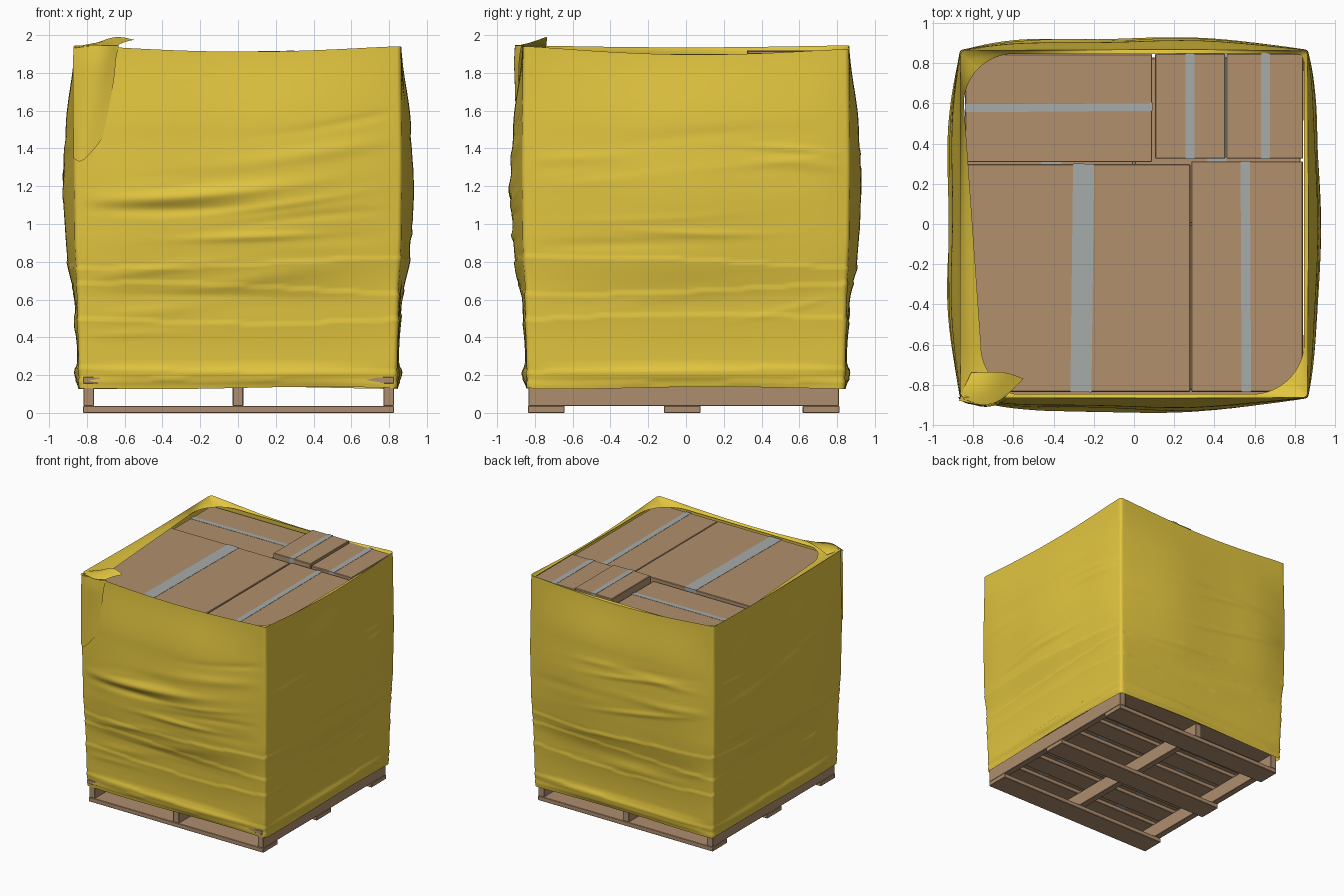
import bpy, bmesh, math, random
from mathutils import Vector, Matrix

if "Cube" in bpy.data.objects:
    bpy.data.objects.remove(bpy.data.objects["Cube"])

random.seed(4)


def material(name, color):
    m = bpy.data.materials.new(name)
    m.diffuse_color = (*color, 1)
    m.use_nodes = True
    m.node_tree.nodes["Principled BSDF"].inputs["Base Color"].default_value = m.diffuse_color
    return m


YELLOW = material("yellow_film", (0.76, 0.56, 0.05))
CARD = material("cardboard", (0.44, 0.28, 0.155))
TAPE = material("tape", (0.38, 0.41, 0.40))
WOOD = material("wood", (0.43, 0.27, 0.16))


def block(name, x0, x1, y0, y1, z0, z1, mat, bevel=0.0):
    bm = bmesh.new()
    bmesh.ops.create_cube(bm, size=1)
    bm.transform(Matrix.Diagonal((x1 - x0, y1 - y0, z1 - z0, 1)))
    if bevel:
        bmesh.ops.bevel(bm, geom=bm.edges[:], offset=bevel, segments=1, affect='EDGES')
    me = bpy.data.meshes.new(name)
    bm.to_mesh(me)
    bm.free()
    me.materials.append(mat)
    ob = bpy.data.objects.new(name, me)
    ob.location = ((x0 + x1) / 2, (y0 + y1) / 2, (z0 + z1) / 2)
    bpy.context.collection.objects.link(ob)
    return ob


def smooth_mesh(name, verts, faces, mat, angle=50):
    me = bpy.data.meshes.new(name)
    me.from_pydata(verts, [], faces)
    me.materials.append(mat)
    ob = bpy.data.objects.new(name, me)
    bpy.context.collection.objects.link(ob)
    bpy.ops.object.select_all(action='DESELECT')
    ob.select_set(True)
    bpy.context.view_layer.objects.active = ob
    bpy.ops.object.shade_smooth_by_angle(angle=math.radians(angle))
    return ob


# Pallet: bottom boards, stringers, deck boards
for y in (-0.74, -0.02, 0.715):
    block("bottom_board", -0.82, 0.825, y - 0.097, y + 0.097, 0, 0.037, WOOD, 0.003)
for x in (-0.79, 0.0, 0.797):
    block("stringer", x - 0.028, x + 0.028, -0.835, 0.81, 0.037, 0.155, WOOD, 0.003)
for i in range(7):
    y = -0.76 + i * 1.5 / 6
    block("deck_board", -0.82, 0.825, y - 0.088, y + 0.088, 0.155, 0.19, WOOD, 0.003)


# Cartons, each with a tape band running around it
def carton(x0, x1, y0, y1, z0, z1, along, t0, t1, tilt=0.0):
    block("carton", x0, x1, y0, y1, z0, z1, CARD, 0.004)
    e = 0.002
    if along == 'y':
        tape = block("carton_tape", t0, t1, y0 - e, y1 + e, z0 - e, z1 + e, TAPE)
    else:
        tape = block("carton_tape", x0 - e, x1 + e, t0, t1, z0 - e, z1 + e, TAPE)
    tape.rotation_euler.z = tilt


MID = 1.04
carton(-0.84, 0.28, -0.835, 0.298, MID, 1.89, 'y', -0.31, -0.205, -0.012)
carton(0.285, 0.84, -0.835, 0.312, MID, 1.888, 'y', 0.533, 0.58, 0.005)
carton(-0.84, 0.09, 0.308, 0.845, MID, 1.868, 'x', 0.56, 0.6, 0.008)
carton(0.105, 0.455, 0.325, 0.848, MID, 1.917, 'y', 0.257, 0.3)
carton(0.46, 0.842, 0.325, 0.848, MID, 1.903, 'y', 0.632, 0.678)
for sx in (-1, 1):
    for sy in (-1, 1):
        xs, ys = sorted((sx * 0.004, sx * 0.83)), sorted((sy * 0.004, sy * 0.825))
        carton(*xs, *ys, 0.192, MID - 0.004, 'y', sx * 0.41 - 0.05, sx * 0.41 + 0.05)


# Stretch film
def lerp_table(t, z):
    for (a, va), (b, vb) in zip(t, t[1:]):
        if z <= b:
            u = max(0, (z - a) / (b - a))
            u = u * u * (3 - 2 * u)
            return va + (vb - va) * u
    return t[-1][1]


HALF = [(0.13, 0.838), (0.3, 0.845), (0.6, 0.85), (0.95, 0.866), (1.3, 0.87), (1.95, 0.864)]
BULGE = [(0.13, 0.004), (0.205, 0.022), (0.28, 0.006), (0.55, 0.012), (0.82, 0.042),
         (1.15, 0.055), (1.5, 0.042), (1.95, 0.002)]
CORNER_Z = (1.945, 1.94, 1.925, 1.945)      # front-left, then counter-clockwise
SAG = (0.03, 0.035, 0.042, 0.01)            # front, right, back, left
FOLD_R = {(-1, -1): 0.24, (1, -1): 0.26, (1, 1): 0.05, (-1, 1): 0.25}
R = 0.025

# Wrinkles: side, height, slope, curve, amplitude, width, centre, spread
WRINKLES = [(0, 1.17, 0.09, 0.05, 0.020, 0.035, -0.3, 0.6), (0, 1.08, 0.03, 0.03, -0.012, 0.03, -0.4, 0.5),
            (0, 1.32, 0.10, 0.03, 0.009, 0.04, 0.5, 0.5), (0, 0.93, 0.03, 0.0, 0.012, 0.02, 0.1, 0.4)]
for side in range(4):
    for _ in range(16):
        WRINKLES.append((side, random.uniform(0.35, 1.5), random.uniform(-0.03, 0.14), random.uniform(-0.05, 0.06),
                         random.uniform(-0.006, 0.009), random.uniform(0.015, 0.045),
                         random.uniform(-0.9, 0.9), random.uniform(0.25, 0.6)))
# Overlapping film edges that run round the load: height, wave, phase
LAYERS = [(0.17, 0.01, 0.5), (0.23, 0.012, 2), (0.5, 0.025, 3), (0.66, 0.03, 1), (0.8, 0.03, 4.2)]

ring = []
for k in range(4):
    ring += [(k, -math.cos(0) + 2 * i / 56, 0.0) for i in range(57)]
    ring += [(k, 1.0, math.pi / 2 * i / 5) for i in range(1, 5)]
N = len(ring)


def top_z(k, s):
    u = (s + 1) / 2
    return CORNER_Z[k] * (1 - u) + CORNER_Z[(k + 1) % 4] * u - SAG[k] * (1 - s * s) ** 1.3


def wall(k, s, a, z):
    turn = (k + (s + 1) / 2 + a / 10) * math.pi / 2
    h = lerp_table(HALF, z)
    off = lerp_table(BULGE, z) * (1 - abs(s) ** 3) * (1 + 0.14 * math.sin(5.2 * s + k * 1.7))
    for side, z0, slope, curve, amp, w, c, spread in WRINKLES:
        if side == k:
            d = (z - z0 - slope * s - curve * s * s) / w
            if abs(d) < 3:
                off += amp * math.exp(-d * d) * math.exp(-((s - c) / spread) ** 2) * (1 - s ** 8)
    for z0, wave, ph in LAYERS:
        d = z - z0 - wave * math.sin(2 * turn + ph)
        off += 0.006 * math.exp(d / 0.06) if d < 0 else 0
    p = Vector((s * (h - R) + R * math.sin(a), -(h - R) - R * math.cos(a), 0))
    p += off * Vector((math.sin(a), -math.cos(a), 0))
    p = Matrix.Rotation(k * math.pi / 2, 3, 'Z') @ p
    p.z = z
    return p


def fold_edge(p):
    # inner edge of the film folded over the top, rounded at the corners
    x, y = (max(-0.847, min(0.847, v)) for v in p.xy)
    sx, sy = (1 if x > 0 else -1), (1 if y > 0 else -1)
    r = FOLD_R[sx, sy]
    c = 0.847 - r
    if abs(x) > c and abs(y) > c:
        d = Vector((abs(x) - c, abs(y) - c)).normalized() * r
        x, y = sx * (c + d.x), sy * (c + d.y)
    if x < -0.5:
        u = max(0, min(1, (0.6 - y) / 1.2))
        x += 0.085 * u * min(1, (-x - 0.5) / 0.3)
    return Vector((x, y, 1.899))


ROWS, FOLD = 135, 4
verts = []
for j in range(ROWS + 1):
    for k, s, a in ring:
        low = 0.132 + 0.006 * math.sin(3 * s + k)
        verts.append(wall(k, s, a, low + (top_z(k, s) - low) * j / ROWS))
rim = verts[-N:]
for j in range(1, FOLD + 1):
    u = j / FOLD
    for p in rim:
        q = p.lerp(fold_edge(p), u)
        q.z = p.z + (1.899 - p.z) * u ** 0.7
        verts.append(q)
faces = [(j * N + i, j * N + (i + 1) % N, (j + 1) * N + (i + 1) % N, (j + 1) * N + i)
         for j in range(ROWS + FOLD) for i in range(N)]
smooth_mesh("stretch_film", verts, faces, YELLOW, 60)


# Loose film tail at the front-left corner: a crumpled flap and a hanging strip
def patch(name, rows, levels=2):
    n = len(rows[0])
    f = [(j * n + i, j * n + i + 1, (j + 1) * n + i + 1, (j + 1) * n + i)
         for j in range(len(rows) - 1) for i in range(n - 1)]
    ob = smooth_mesh(name, [p for r in rows for p in r], f, YELLOW)
    m = ob.modifiers.new("smooth", 'SUBSURF')
    m.levels = m.render_levels = levels
    m.boundary_smooth = 'PRESERVE_CORNERS'


patch("film_flap", [
    [(-0.87, -0.88, 1.93), (-0.78, -0.90, 1.945), (-0.70, -0.90, 1.94), (-0.64, -0.86, 1.945)],
    [(-0.85, -0.82, 1.945), (-0.76, -0.83, 1.965), (-0.67, -0.83, 1.955), (-0.60, -0.82, 1.965)],
    [(-0.81, -0.74, 1.93), (-0.74, -0.74, 1.96), (-0.65, -0.73, 2.0), (-0.55, -0.77, 1.975)]])
patch("film_tail", [
    [(-0.87, -0.86, 1.94), (-0.79, -0.895, 1.95), (-0.71, -0.915, 1.945), (-0.63, -0.87, 1.945)],
    [(-0.875, -0.86, 1.84), (-0.80, -0.905, 1.86), (-0.72, -0.92, 1.85), (-0.65, -0.885, 1.87)],
    [(-0.875, -0.86, 1.70), (-0.81, -0.90, 1.73), (-0.74, -0.91, 1.74), (-0.65, -0.885, 1.77)],
    [(-0.87, -0.87, 1.35), (-0.84, -0.895, 1.32), (-0.79, -0.90, 1.36), (-0.72, -0.895, 1.45)]])
